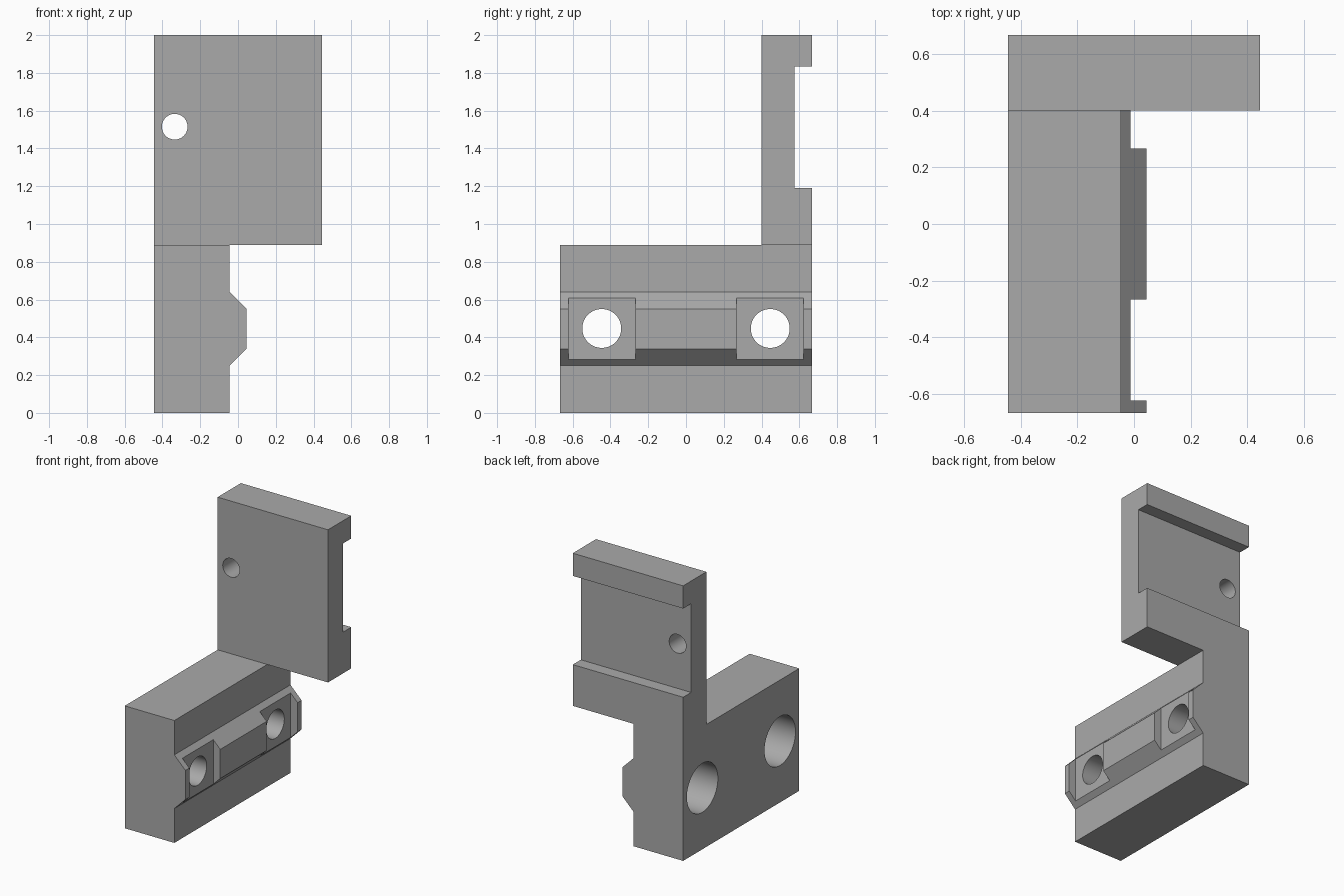
import bpy, bmesh, math
from mathutils import Matrix, Vector

if "Cube" in bpy.data.objects:
    bpy.data.objects.remove(bpy.data.objects["Cube"])

grey = bpy.data.materials.new("light grey")
grey.diffuse_color = (0.4, 0.4, 0.4, 1)
grey.use_nodes = True
grey.node_tree.nodes["Principled BSDF"].inputs["Base Color"].default_value = grey.diffuse_color


def make_object(name, bm):
    bmesh.ops.recalc_face_normals(bm, faces=bm.faces)
    mesh = bpy.data.meshes.new(name)
    bm.to_mesh(mesh)
    bm.free()
    mesh.materials.append(grey)
    obj = bpy.data.objects.new(name, mesh)
    bpy.context.collection.objects.link(obj)
    return obj


def extrude(name, points, offset):
    """Prism from a closed outline swept along offset."""
    bm = bmesh.new()
    face = bm.faces.new([bm.verts.new(p) for p in points])
    ext = bmesh.ops.extrude_face_region(bm, geom=[face])
    moved = [v for v in ext["geom"] if isinstance(v, bmesh.types.BMVert)]
    bmesh.ops.translate(bm, verts=moved, vec=Vector(offset))
    return make_object(name, bm)


def cylinder(name, axis, radius, start, end, a, b):
    """Cylinder along x (a=y, b=z) or along y (a=x, b=z)."""
    mid = (start + end) / 2
    if axis == "x":
        loc, rot = (mid, a, b), Matrix.Rotation(math.pi / 2, 4, "Y")
    else:
        loc, rot = (a, mid, b), Matrix.Rotation(math.pi / 2, 4, "X")
    bm = bmesh.new()
    bmesh.ops.create_cone(bm, cap_ends=True, segments=64, radius1=radius,
                          radius2=radius, depth=end - start,
                          matrix=Matrix.Translation(loc) @ rot)
    return make_object(name, bm)


def combine(target, other, operation):
    mod = target.modifiers.new("combine", "BOOLEAN")
    mod.operation, mod.solver, mod.object = operation, "EXACT", other
    bpy.context.view_layer.objects.active = target
    bpy.ops.object.modifier_apply(modifier=mod.name)
    bpy.data.objects.remove(other)


L, W, D = -0.444, 0.444, 0.667   # left, right, half depth

# Base block with a chamfered rail on its right side
block = [(L, 0), (-0.045, 0), (-0.045, 0.25), (0.044, 0.339),
         (0.044, 0.551), (-0.045, 0.64), (-0.045, 0.89), (L, 0.89)]
bracket = extrude("mounting_bracket", [(x, -D, z) for x, z in block], (0, 2 * D, 0))

# Upright plate with a groove across its back
plate = [(0.4, 0.89), (D, 0.89), (D, 1.19), (0.575, 1.19),
         (0.575, 1.835), (D, 1.835), (D, 2), (0.4, 2)]
combine(bracket, extrude("upright_plate", [(L, y, z) for y, z in plate], (W - L, 0, 0)), "UNION")

# Flat pockets in the rail, with counterbored bolt holes
for side in (-1, 1):
    y0, y1 = 0.267 * side, 0.622 * side
    pocket = [(-0.012, y0, 0.2), (-0.012, y1, 0.2), (-0.012, y1, 0.7), (-0.012, y0, 0.7)]
    combine(bracket, extrude("pocket_cutter", pocket, (0.2, 0, 0)), "DIFFERENCE")
    y = 0.446 * side
    combine(bracket, cylinder("bolt_cutter", "x", 0.103, -0.6, 0.2, y, 0.447), "DIFFERENCE")
    combine(bracket, cylinder("counterbore_cutter", "x", 0.178, -0.6, -0.222, y, 0.447), "DIFFERENCE")

# Small hole through the plate
combine(bracket, cylinder("pin_cutter", "y", 0.068, 0.2, 0.9, -0.335, 1.515), "DIFFERENCE")

# Smooth hole walls, crisp edges
bpy.ops.object.select_all(action="DESELECT")
bracket.select_set(True)
bpy.context.view_layer.objects.active = bracket
bpy.ops.object.shade_smooth_by_angle(angle=math.radians(30))
